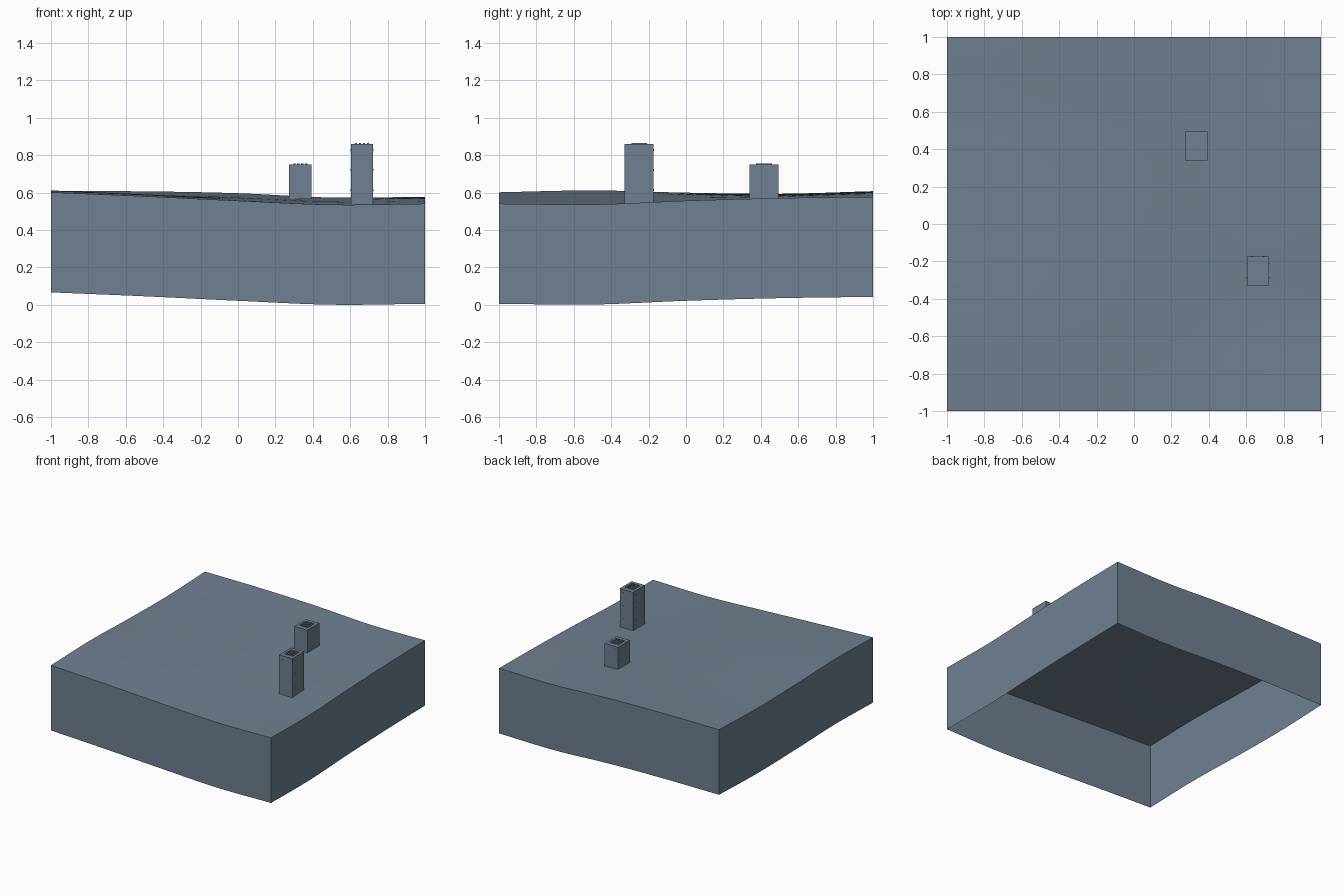
import bpy
import bmesh
from mathutils import Vector, Matrix

cube = bpy.data.objects.get("Cube")
if cube:
    bpy.data.objects.remove(cube, do_unlink=True)

slate = bpy.data.materials.new("slate_grey")
slate.use_nodes = True
colour = (0.162, 0.216, 0.279, 1)
slate.diffuse_color = colour
slate.node_tree.nodes["Principled BSDF"].inputs["Base Color"].default_value = colour

STEPS = 32
DEPTH = 0.535

# Edge heights at five even stations along each side
FRONT = (0.602, 0.581, 0.557, 0.536, 0.541)
BACK = (0.608, 0.607, 0.597, 0.574, 0.578)
LEFT_LOW = (0.602, 0.612, 0.600, 0.594, 0.608)
RIGHT_LOW = (0.541, 0.537, 0.557, 0.571, 0.578)


def curve(points, t):
    """Smooth height along one side, t from 0 to 1."""
    last = len(points) - 1
    i = min(int(t * last), last - 1)
    f = t * last - i
    b, c = points[i], points[i + 1]
    a = points[i - 1] if i else 2 * b - c
    d = points[i + 2] if i + 2 <= last else 2 * c - b
    return b + f * ((c - a) + f * ((2*a - 5*b + 4*c - d) + f * (3*b - a - 3*c + d))) / 2


def mix(a, b, t):
    return a + (b - a) * t


def ground(x, y):
    """Blend the four side curves over the tile."""
    u, v = (x + 1) / 2, (y + 1) / 2
    across = mix(curve(LEFT_LOW, v), curve(RIGHT_LOW, v), u)
    along = mix(curve(FRONT, u), curve(BACK, u), v)
    corners = mix(mix(FRONT[0], FRONT[-1], u), mix(BACK[0], BACK[-1], u), v)
    return across + along - corners


def finish(name, bm):
    mesh = bpy.data.meshes.new(name)
    bm.to_mesh(mesh)
    bm.free()
    mesh.materials.append(slate)
    obj = bpy.data.objects.new(name, mesh)
    bpy.context.collection.objects.link(obj)
    return obj


def box(bm, centre, size):
    bmesh.ops.create_cube(bm, size=1, matrix=Matrix.Translation(centre) @ Matrix.Diagonal((*size, 1)))


# Rolling terrain with a hollow skirt, open below
bm = bmesh.new()
bmesh.ops.create_grid(bm, x_segments=STEPS, y_segments=STEPS, size=1)
for vert in bm.verts:
    vert.co.z = ground(vert.co.x, vert.co.y)
rim = [e for e in bm.edges if e.is_boundary]
made = bmesh.ops.extrude_edge_only(bm, edges=rim)["geom"]
bmesh.ops.translate(bm, vec=(0, 0, -DEPTH), verts=[g for g in made if isinstance(g, bmesh.types.BMVert)])
bmesh.ops.recalc_face_normals(bm, faces=bm.faces)
top = max(bm.faces, key=lambda f: abs(f.normal.z))
if top.normal.z < 0:
    bmesh.ops.reverse_faces(bm, faces=bm.faces)
terrain = finish("terrain_block", bm)
bpy.context.view_layer.objects.active = terrain
terrain.select_set(True)
bpy.ops.object.shade_smooth_by_angle(angle=0.6)


def tower(name, x, y, base, height, rows):
    wide, deep = 0.12, 0.155
    # Body
    bm = bmesh.new()
    box(bm, (x, y, (base + height) / 2), (wide, deep, height - base))
    finish(name + "_body", bm)
    # Roof slats
    bm = bmesh.new()
    for i in range(4):
        box(bm, (x + (i - 1.5) * 0.021, y, height + 0.003), (0.012, 0.085, 0.006))
    finish(name + "_roof_slats", bm)
    # Small windows on all four walls
    bm = bmesh.new()
    for row in range(rows):
        z = mix(base, height, (row + 0.7) / rows)
        for side in (-1, 1):
            for col in (-1, 1):
                box(bm, (x + col * 0.03, y + side * deep / 2, z), (0.008, 0.002, 0.01))
                box(bm, (x + side * wide / 2, y + col * 0.038, z), (0.002, 0.008, 0.01))
    finish(name + "_windows", bm)


tower("short_tower", 0.333, 0.417, 0.565, 0.751, 2)
tower("tall_tower", 0.663, -0.25, 0.54, 0.86, 3)
